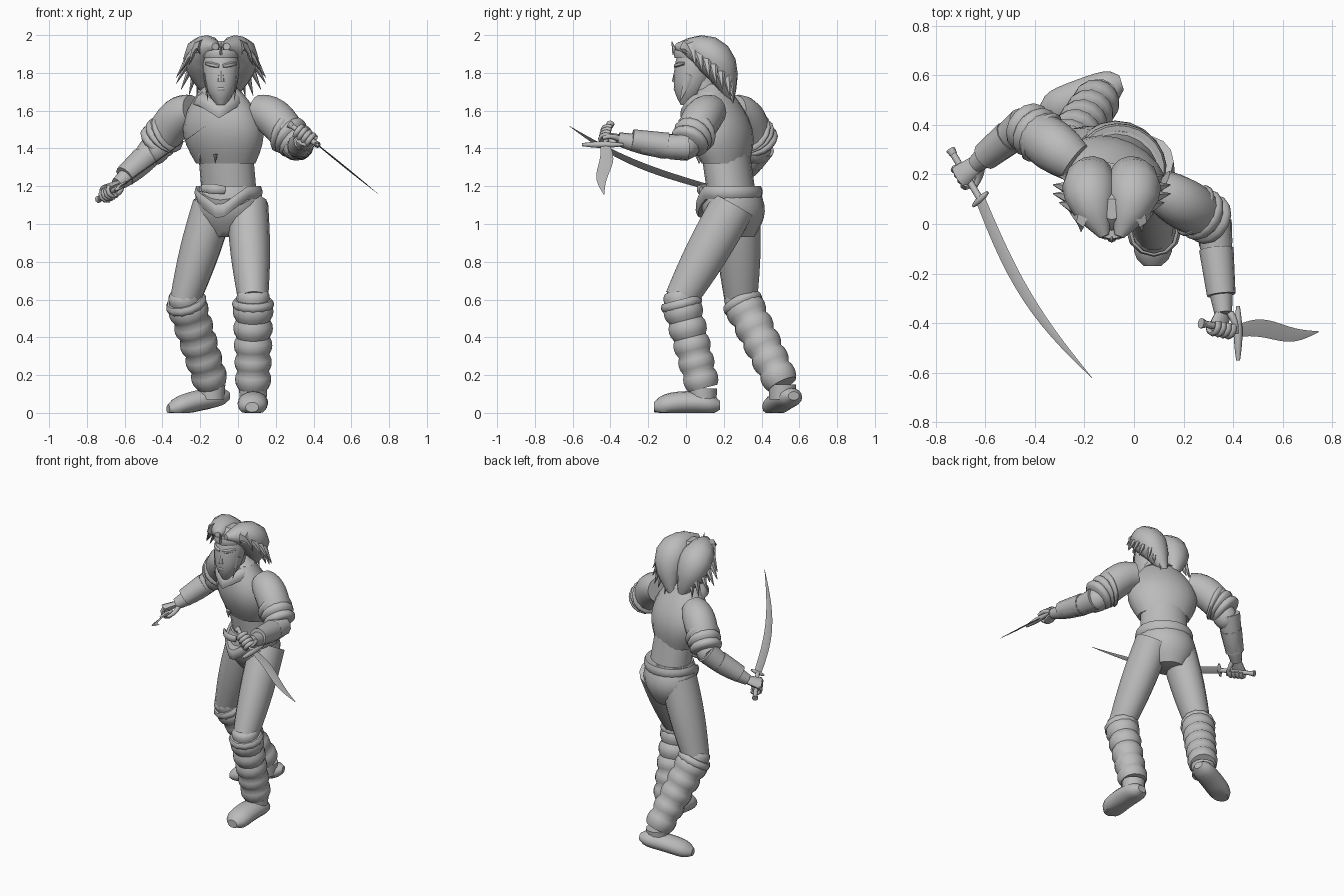
import bpy, bmesh, math
from mathutils import Vector

old = bpy.data.objects.get("Cube")
if old:
    bpy.data.objects.remove(old)
grey = bpy.data.materials.new("plain grey")
grey.use_nodes = True
grey.diffuse_color = (0.5, 0.5, 0.5, 1)
grey.node_tree.nodes["Principled BSDF"].inputs["Base Color"].default_value = grey.diffuse_color


def point(x, y, z):
    return Vector((x, y, z))


ACROSS, DEPTH, UP = point(1, 0, 0), point(0, 1, 0), point(0, 0, 1)
STRAIGHT = point(0, 0, 0)
TURNED = point(.9, -.43, 0)


def skin(name, rows, ref, axis, sides, warp, sharp):
    """Skin elliptical rings given as (centre, half width, half depth)."""
    bm = bmesh.new()
    rings = []
    for i, (centre, wide, deep) in enumerate(rows):
        along = axis or rows[min(i + 1, len(rows) - 1)][0] - rows[max(i - 1, 0)][0]
        along = along.normalized()
        u = (ref - along * along.dot(ref)).normalized()
        v = along.cross(u)
        ring = []
        for k in range(sides):
            turn = math.tau * k / sides
            p = centre + u * wide * math.cos(turn) + v * deep * math.sin(turn)
            ring.append(bm.verts.new(warp(p) if warp else p))
        rings.append(ring)
    for low, high in zip(rings, rings[1:]):
        for k in range(sides):
            n = (k + 1) % sides
            bm.faces.new((low[k], low[n], high[n], high[k]))
    bm.faces.new(rings[0])
    bm.faces.new(rings[-1])
    bmesh.ops.recalc_face_normals(bm, faces=bm.faces)
    mesh = bpy.data.meshes.new(name)
    bm.to_mesh(mesh)
    bm.free()
    mesh.materials.append(grey)
    ob = bpy.data.objects.new(name, mesh)
    bpy.context.collection.objects.link(ob)
    bpy.ops.object.select_all(action='DESELECT')
    ob.select_set(True)
    bpy.context.view_layer.objects.active = ob
    bpy.ops.object.shade_smooth_by_angle(angle=math.radians(sharp))


def limb(name, start, end, r_start, r_end, bulge=0, bow=STRAIGHT, ref=ACROSS, flat=1, axis=None,
         rolls=0, rounding=0, sides=12, steps=8, warp=None, sharp=50):
    """Tapered part that can bulge, bow, carry padded rolls or have rounded ends."""
    rows = []
    steps = rolls * 4 or steps
    for i in range(steps + 1):
        t = i / steps
        arch = math.sin(math.pi * t)
        r = r_start + (r_end - r_start) * t + bulge * arch
        if rolls:
            r *= .92 + .15 * abs(math.sin(math.pi * t * rolls)) ** .7
        if rounding:
            r *= max(.2, 1 - abs(2 * t - 1) ** rounding) ** .5
        rows.append((start.lerp(end, t) + bow * arch, r, r * flat))
    skin(name, rows, ref, axis, sides, warp, sharp)


def spike(name, root, tip, r, lift=0.0, flat=.5):
    limb(name, root, tip, r, .002, bow=UP * lift, ref=point(.1, 1, .2), flat=flat, sides=6, steps=3, sharp=35)


def dip(reach, depth, back):
    """Pull the front of a band down into a point."""
    def warp(p):
        k = max(0, 1 - abs(p.x + .1) / reach) if p.y < back else 0
        return p - point(0, k * .02, k * depth)
    return warp


# Joints of the pose
left_hip, left_knee, left_ankle = point(.05, .25, 1.1), point(.08, -.03, .6), point(.08, .09, .13)
right_hip, right_knee, right_ankle = point(-.13, .27, 1.1), point(-.28, .29, .6), point(-.14, .51, .15)
left_shoulder, left_elbow, left_wrist = point(.1, .14, 1.6), point(.32, .01, 1.42), point(.36, -.36, 1.45)
right_shoulder, right_elbow, right_wrist = point(-.24, .25, 1.6), point(-.44, .4, 1.42), point(-.64, .24, 1.21)
hips, belt, vest_hem = point(-.06, .27, .93), point(-.05, .235, 1.2), point(-.065, .21, 1.32)
collar, face = point(-.095, .15, 1.7), point(-.09, 0, 1.8)

# Torso
limb("pelvis", hips, belt, .1, .155, .055, ref=TURNED, flat=.88, axis=UP, sides=18)
limb("waist", belt, vest_hem + UP * .05, .15, .15, ref=TURNED, flat=.82, axis=UP, sides=18)
limb("vest", vest_hem, collar, .165, .12, .08, ref=TURNED, flat=.7, axis=UP, sides=20)
limb("yoke", collar, collar + UP * .04, .12, .07, ref=TURNED, flat=.8, axis=UP)
limb("belt_rim", belt - UP * .07, belt, .17, .175, .012, ref=TURNED, flat=.91, axis=UP, sides=24, steps=4,
     warp=dip(.15, .11, .2))
limb("buckle", point(-.19, .12, 1.19), point(-.07, .08, 1.18), .02, .02, .006, point(0, -.03, 0), UP, .5, sides=6, steps=4)
limb("collar", point(-.1, .13, 1.63), point(-.1, .1, 1.71), .137, .085, .012, axis=UP, sides=20, steps=5,
     warp=dip(.11, .07, .12))
for root in (point(-.12, .07, 1.37), point(.06, .13, 1.37), point(-.2, .16, 1.37)):
    spike("vest_tab", root, root - UP * .05, .025)

# Head
limb("neck", point(-.1, .15, 1.6), face + DEPTH * .06, .08, .07)
limb("skull", point(-.09, 0, 1.63), point(-.09, .06, 1.97), .055, .085, .024, DEPTH * .01, axis=UP, flat=1.1,
     rounding=4, sides=16, steps=10, sharp=40)
limb("nose", face + point(0, -.045, .045), face + point(0, -.055, -.045), .01, .02, flat=1, axis=UP, sides=8, steps=4, sharp=35)
limb("lips", face + point(-.04, -.03, -.085), face + point(.04, -.03, -.085), .004, .004, .008, DEPTH * -.024, UP, sides=8)
limb("chin", face + point(0, -.01, -.165), face + point(0, -.01, -.11), .02, .025, .012, axis=UP, flat=.8, steps=4)
limb("headband", point(-.09, .045, 1.88), point(-.09, .045, 1.925), .096, .096, .004, flat=1.1, axis=UP, sides=16, steps=3)
spike("headband_point", face + point(0, -.055, .1), face + point(0, -.075, .165), .018)
for side in (-1, 1):
    def beside(out, y, z):
        return point(face.x + side * out, y, z)

    limb("brow", beside(.01, -.055, 1.835), beside(.08, -.01, 1.85), .01, .008, .005, DEPTH * -.01, UP, sides=6, steps=4)
    limb("cheek", beside(.03, -.035, 1.765), beside(.08, .02, 1.79), .012, .012, .008, ref=UP, sides=8, steps=4)
    spike("whisker", beside(.085, .02, 1.79), beside(.07, -.03, 1.655), .03, flat=.35)
    # Swept hair lobe with ragged locks
    limb("hair_lobe", beside(.03, -.05, 1.94), beside(.03, .24, 1.63), .02, .01, .095, beside(.06, .055, .09) - ACROSS * face.x,
         flat=.9)
    for i in range(6):
        t = i / 5
        spike("hair_lock", beside(.1, .02 + .18 * t, 1.94 - .1 * t),
              beside(.17 + .07 * math.sin(math.pi * t), .05 + .18 * t, 1.84 - .16 * t), .06, .04, .7)
    for i in range(3):
        spike("back_lock", beside(.03 + .04 * i, .21, 1.8), beside(.03 + .05 * i, .25, 1.61 + .03 * i), .04)

# Legs, padded gaiters and shoes
for name, hip, knee, ankle, ref in (("left", left_hip, left_knee, left_ankle, ACROSS),
                                    ("right", right_hip, right_knee, right_ankle, point(1, -.3, 0))):
    limb(name + "_thigh", hip, knee, .11, .08, .01, ref=ref, flat=1.1, sides=14)
    shin = (ankle - knee).normalized()
    limb(name + "_knee", knee - shin * .06, knee + shin * .06, .08, .085, .006, ref=ref, rounding=6)
    limb(name + "_gaiter", knee + shin * .02, ankle, .102, .088, ref=ref, rolls=5, sides=14)
    limb(name + "_gaiter_rim", knee, knee + shin * .05, .1, .1, .012, ref=ref, axis=shin, steps=4)
    limb(name + "_ankle", ankle, ankle - UP * .08, .075, .07, ref=ref, axis=UP)


def flat_sole(p):
    return point(p.x, p.y, max(p.z, 0))


def raised_heel(p):
    return point(p.x, p.y, max(p.z, 0, (p.x + .23) * .27))


limb("left_shoe", point(.085, .18, .04), point(.075, -.17, .03), .07, .078, .006, UP * .02, flat=.75, axis=-DEPTH,
     rounding=6, sides=16, steps=12, warp=flat_sole, sharp=40)
limb("right_shoe", point(-.05, .57, .09), point(-.37, .45, .02), .068, .07, .006, UP * .01, DEPTH, .75, point(-1, -.3, 0),
     rounding=6, sides=16, steps=12, warp=raised_heel, sharp=40)

# Arms with full sleeves, stacked cuffs and bracers
for name, shoulder, elbow, wrist in (("left", left_shoulder, left_elbow, left_wrist),
                                     ("right", right_shoulder, right_elbow, right_wrist)):
    limb(name + "_sleeve", shoulder, shoulder.lerp(elbow, .8), .085, .095, .014, UP * .035, DEPTH, sides=14)
    limb(name + "_cuff", shoulder.lerp(elbow, .6), elbow, .11, .096, bow=UP * .01, ref=DEPTH, rolls=3, sides=14)
    limb(name + "_elbow", shoulder.lerp(elbow, .8), elbow.lerp(wrist, .15) - UP * .01, .07, .07, .008, UP * -.02, DEPTH,
         rounding=8)
    limb(name + "_forearm", elbow - UP * .01, wrist, .075, .036, .004, UP * -.015, DEPTH)
    limb(name + "_bracer", elbow.lerp(wrist, .3) - UP * .015, elbow.lerp(wrist, .8), .07, .058, ref=DEPTH)


def fist(name, wrist, centre, grip, facing):
    """Closed hand around a handle that runs along grip."""
    grip = grip.normalized()
    ahead = centre - wrist
    ahead = (ahead - grip * ahead.dot(grip)).normalized()
    back = grip.cross(ahead) * facing
    limb(name + "_palm", wrist, centre + back * .03 + ahead * .012, .036, .05, ref=grip, flat=.55, sides=10, steps=3)
    for i in range(4):
        knuckle = centre + grip * (i - 1.5) * .026
        rows = []
        for j in range(6):
            curl = .7 * j
            rows.append((knuckle + (back * math.cos(curl) + ahead * math.sin(curl)) * .032, .014, .012))
        skin(name + "_finger", rows, grip, None, 8, None, 50)
    limb(name + "_thumb", wrist + grip * .02 - back * .02, centre + grip * .06 + ahead * .02 - back * .02, .016, .01,
         bow=back * -.012, ref=grip, sides=8, steps=4)


# Curved sword in the right hand
edge = point(-.6, -.56, -.44)
hilt, sword_tip, pommel = point(-.62, .1, 1.2), point(-.17, -.62, 1.52), point(-.74, .3, 1.13)
fist("right_hand", right_wrist, hilt.lerp(pommel, .5), hilt - pommel, -1)
limb("sword_blade", hilt, sword_tip, .024, .001, .012, edge * .06, edge, .16, sides=4, steps=14, sharp=20)
limb("sword_handle", pommel, hilt, .014, .014, ref=edge, sides=8)
limb("sword_pommel", pommel, pommel.lerp(hilt, .1), .02, .016, ref=edge, sides=8, steps=2)
limb("sword_guard", hilt + edge * .05, hilt - edge * .05, .006, .006, .008, ref=UP, sides=8)


def wave(p):
    return p + DEPTH * .012 * math.sin((p.x - .42) * 20)


# Wavy dagger in the left hand
hilt, dagger_tip, pommel = point(.42, -.43, 1.42), point(.745, -.437, 1.157), point(.27, -.4, 1.53)
fist("left_hand", left_wrist, hilt.lerp(pommel, .45), hilt - pommel, 1)
limb("dagger_blade", hilt, dagger_tip, .025, .002, .022, ref=DEPTH, flat=.12, sides=4, steps=14, warp=wave, sharp=20)
limb("dagger_handle", pommel, hilt, .014, .015, ref=DEPTH, sides=8)
limb("dagger_pommel", pommel, pommel.lerp(hilt, .12), .022, .016, ref=DEPTH, sides=8, steps=2)
limb("dagger_guard", hilt - DEPTH * .12, hilt + DEPTH * .1, .008, .007, .01, ref=UP, sides=8)
